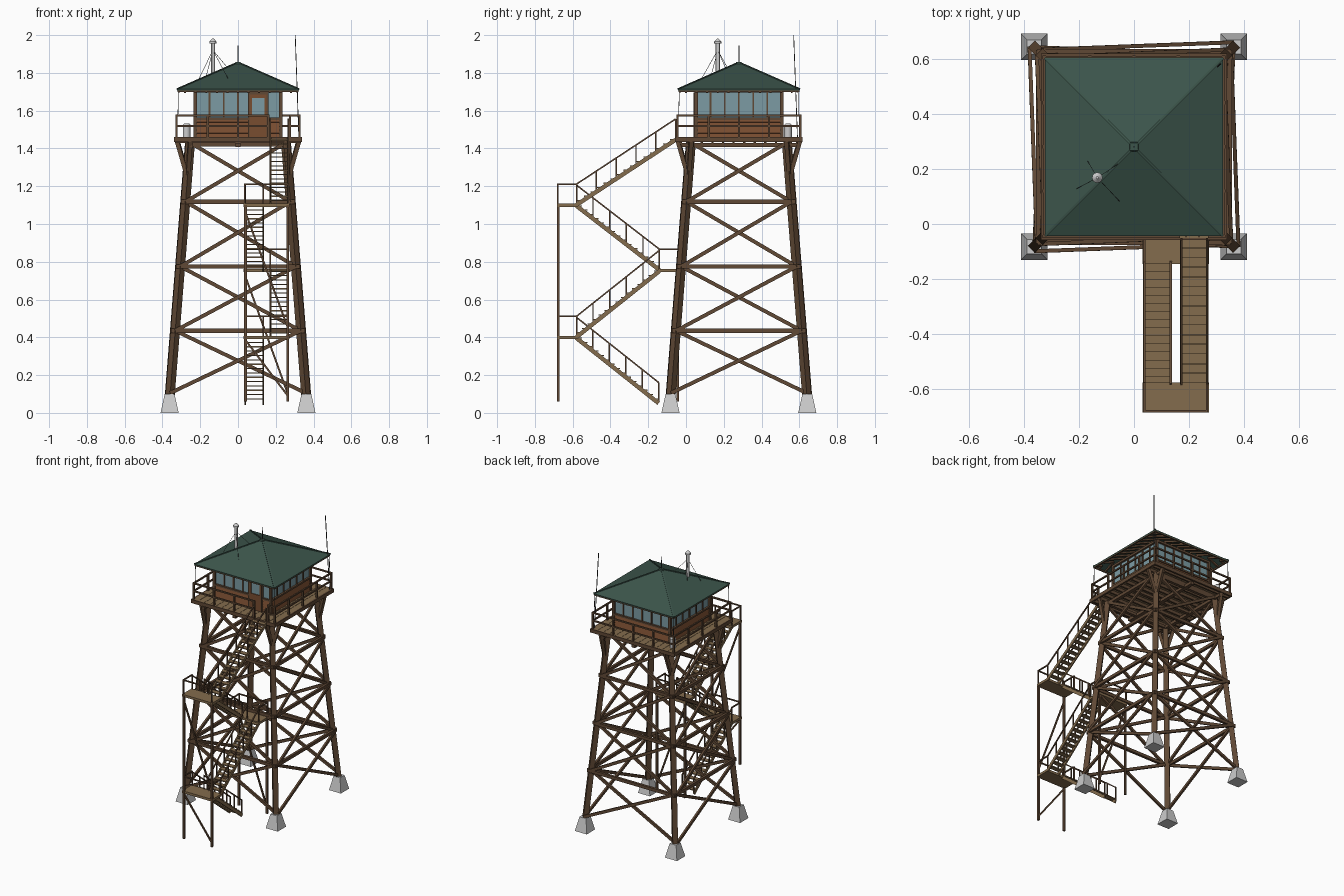
import bpy, bmesh
from math import pi, sqrt
from mathutils import Vector as V, Matrix as M

if "Cube" in bpy.data.objects:
    bpy.data.objects.remove(bpy.data.objects["Cube"])

CY = 0.28  # tower centre in y


def material(name, *rgb):
    m = bpy.data.materials.new(name)
    m.diffuse_color = (*rgb, 1)
    m.use_nodes = True
    m.node_tree.nodes["Principled BSDF"].inputs["Base Color"].default_value = m.diffuse_color
    return m


TIMBER = material("timber", 0.115, 0.065, 0.035)
PLANK = material("plank", 0.23, 0.15, 0.075)
SIDING = material("siding", 0.19, 0.075, 0.03)
ROOF = material("roof_green", 0.045, 0.09, 0.07)
GLASS = material("glass", 0.2, 0.33, 0.37)
DARK = material("dark_metal", 0.06, 0.06, 0.06)


class Part:
    """Collects beams, boxes and cones into one named object."""
    def __init__(self, name, mat=None):
        self.name, self.mat, self.bm = name, mat, bmesh.new()

    def beam(self, a, b, w, h=None, up=(0, 0, 1)):
        a, b, up = V(a), V(b), V(up)
        d = (b - a).normalized()
        if abs(d.dot(up.normalized())) > 0.99:
            up = V((0, 1, 0))
        s = d.cross(up).normalized()
        u = s.cross(d)
        m = M((s, d, u)).transposed().to_4x4()
        m.translation = (a + b) / 2
        bmesh.ops.create_cube(self.bm, size=1, matrix=m @ M.Diagonal((w, (b - a).length, h or w, 1)))

    def box(self, x0, x1, y0, y1, z0, z1):
        m = M.Translation(((x0 + x1) / 2, (y0 + y1) / 2, (z0 + z1) / 2))
        bmesh.ops.create_cube(self.bm, size=1, matrix=m @ M.Diagonal((x1 - x0, y1 - y0, z1 - z0, 1)))

    def cone(self, x, y, z0, z1, r0, r1, n=12, caps=True):
        turn = M.Rotation(pi / 4, 4, 'Z') if n == 4 else M()
        k = sqrt(2) if n == 4 else 1
        bmesh.ops.create_cone(self.bm, cap_ends=caps, segments=n, radius1=r0 * k, radius2=r1 * k, depth=z1 - z0,
                              matrix=M.Translation((x, y, (z0 + z1) / 2)) @ turn)

    def done(self, smooth=False):
        me = bpy.data.meshes.new(self.name)
        self.bm.to_mesh(me)
        self.bm.free()
        ob = bpy.data.objects.new(self.name, me)
        bpy.context.collection.objects.link(ob)
        if self.mat:
            me.materials.append(self.mat)
        if smooth:
            bpy.context.view_layer.objects.active = ob
            ob.select_set(True)
            bpy.ops.object.shade_smooth_by_angle()
            ob.select_set(False)
        return ob


def q(k, x, y, z):
    """Point on side k (0 = front), relative to the tower axis."""
    p = M.Rotation(k * pi / 2, 3, 'Z') @ V((x, y, z))
    return p + V((0, CY, 0))


def leg(z):
    return 0.36 - (z - 0.09) * 0.108 / 1.35


CORNERS = [(sx, sy) for sx in (-1, 1) for sy in (-1, 1)]

# Footings, legs and knee braces
foot, legs, knee = Part("footings"), Part("legs", TIMBER), Part("knee_braces", TIMBER)
for sx, sy in CORNERS:
    foot.cone(sx * 0.362, CY + sy * 0.362, 0, 0.1, 0.048, 0.026, 4)
    legs.beam((sx * leg(.08), CY + sy * leg(.08), .08), (sx * leg(1.43), CY + sy * leg(1.43), 1.43), .035, up=(sx, sy, 0))
    l0, l1 = leg(1.25), leg(1.43)
    knee.beam((sx * l0, CY + sy * l0, 1.25), (sx * .322, CY + sy * l1, 1.44), .022)
    knee.beam((sx * l0, CY + sy * l0, 1.25), (sx * l1, CY + sy * .322, 1.44), .022)
for p in (foot, legs, knee):
    p.done()

# Horizontal girts and X bracing on each face
brace = Part("cross_braces", TIMBER)
levels = [0.105, 0.435, 0.775, 1.118, 1.43]
for k in range(4):
    n = q(k, 0, -1, 0) - V((0, CY, 0))
    for z0, z1 in zip(levels, levels[1:]):
        a, b = leg(z0), leg(z1)
        for s, o in ((1, .02), (-1, .002)):
            brace.beam(q(k, -s * a, -a - o, z0), q(k, s * b, -b - o, z1), .02, .014, n)
    for z in levels[1:4]:
        a = leg(z)
        brace.beam(q(k, -a - .018, -a - .014, z), q(k, a + .018, -a - .014, z), .022, .018, n)
brace.done()

# Deck with joists and girders
deck = Part("deck", PLANK)
for i in range(14):
    x = -.33 + i * .66 / 14
    deck.box(x + .001, x + .66 / 14 - .001, CY - .33, CY + .33, 1.45, 1.46)
deck.done()
joist = Part("deck_joists", TIMBER)
for i in range(12):
    y = CY - .308 + i * .056
    joist.box(-.33, .33, y - .006, y + .006, 1.428, 1.45)
for s in (-.25, 0, .25):
    joist.box(s - .013, s + .013, CY - .325, CY + .325, 1.408, 1.43)
    joist.box(-.26, .26, CY + s - .011, CY + s + .011, 1.41, 1.43)
joist.done()
rim = Part("deck_rim", TIMBER)
for k in range(4):
    rim.beam(q(k, -.337, -.332, 1.447), q(k, .337, -.332, 1.447), .012, .026)
rim.done()

# Deck railing, open at the stair head
rail = Part("deck_railing", TIMBER)
for k in range(4):
    runs = [(-.325, .16), (.275, .325)] if k == 0 else [(-.325, .325)]
    for a, b in runs:
        for z in (1.518, 1.575):
            rail.beam(q(k, a, -.325, z), q(k, b, -.325, z), .01, .01)
    for x in ((-.325, -.16, 0, .16, .275) if k == 0 else (-.325, -.16, 0, .16)):
        rail.beam(q(k, x, -.325, 1.45), q(k, x, -.325, 1.58), .012)
rail.done()

# Cabin: lapped siding, glazing band and window frames
siding, frame = Part("cabin_siding", SIDING), Part("window_frames", TIMBER)
glass = Part("cabin_glass", GLASS)
glass.box(-.221, .221, CY - .221, CY + .221, 1.55, 1.70)
for k in range(4):
    n = q(k, 0, -1, 0.25) - V((0, CY, 0))
    for i in range(5):
        z = 1.47 + i * .0195
        siding.beam(q(k, -.226, -.223, z), q(k, .226, -.223, z), .010, .0205, n.cross(V((0, 0, 1))).cross(n))
    for z, h in ((1.557, .012), (1.703, .016)):
        frame.beam(q(k, -.234, -.226, z), q(k, .234, -.226, z), .018, h)
    frame.beam(q(k, -.226, -.226, 1.46), q(k, -.226, -.226, 1.705), .018)
    for i in range(1, 6):
        x = -.226 + i * .452 / 6
        if k == 0 and .05 < x < .17:
            continue
        frame.beam(q(k, x, -.223, 1.555), q(k, x, -.223, 1.70), .009)
for p in (siding, glass, frame):
    p.done()

# Door on the front
fy = CY - .236
door = Part("door", SIDING)
door.box(.062, .152, fy, fy + .015, 1.46, 1.575)
for x in (.062, .14):
    door.box(x, x + .012, fy, fy + .015, 1.575, 1.68)
door.box(.062, .152, fy, fy + .015, 1.668, 1.685)
door.done()
jamb = Part("door_frame", TIMBER)
for x in (.052, .152):
    jamb.box(x, x + .01, fy - .003, fy + .016, 1.46, 1.695)
jamb.box(.052, .162, fy - .003, fy + .016, 1.685, 1.697)
jamb.done()
pane = Part("door_glass", GLASS)
pane.box(.07, .145, fy + .006, fy + .012, 1.57, 1.67)
pane.done()

# Hip roof shell, hip caps, fascia, rafters and peak cap
roof = Part("roof", ROOF)
roof.cone(0, CY, 1.714, 1.85, .323, .012, 4, False)
sol = roof.done().modifiers.new("thickness", 'SOLIDIFY')
sol.thickness = .008
hips, rafter = Part("roof_hips", ROOF), Part("rafters", TIMBER)
for sx, sy in CORNERS:
    hips.beam((sx * .322, CY + sy * .322, 1.715), (sx * .012, CY + sy * .012, 1.851), .009, .006)
hips.cone(0, CY, 1.843, 1.858, .018, .014, 4)
for k in range(4):
    rafter.beam(q(k, -.32, -.317, 1.707), q(k, .32, -.317, 1.707), .008, .014)
    for i in range(-5, 6):
        x = i * .056
        y1 = max(.17, abs(x))
        z1 = 1.700 + (.315 - y1) * .437
        rafter.beam(q(k, x, -.315, 1.700), q(k, x, -y1, z1), .01, .012)
hips.done()
rafter.done()

# Chimney with guy wires, lightning rod, antenna, corner wires, water can
CX, CHY = -.133, .168
pipe = Part("chimney")
pipe.cone(CX, CHY, 1.74, 1.955, .011, .011)
pipe.cone(CX, CHY, 1.955, 1.966, .019, .019)
pipe.cone(CX, CHY, 1.966, 1.982, .019, .004)
pipe.done(True)
wires = Part("wires_and_rods", DARK)
for dx, dy in ((-.075, -.04), (.08, -.085), (-.035, .06), (.075, .05)):
    x, y = CX + dx, CHY + dy
    wires.beam((CX, CHY, 1.92), (x, y, 1.857 - max(abs(x), abs(y - CY)) * .437), .0018)
wires.cone(0, CY, 1.855, 1.945, .003, .002, 6)
wires.beam((.322, CY + .31, 1.46), (.303, CY + .29, 2.0), .004)
for sx, sy in CORNERS:
    wires.beam((sx * .318, CY + sy * .318, 1.57), (sx * .316, CY + sy * .316, 1.71), .003)
wires.done()
can = Part("water_can")
can.cone(-.272, CY + .26, 1.46, 1.525, .02, .02, 16)
can.cone(-.272, CY + .26, 1.525, 1.533, .02, .012, 16)
can.done(True)

# Stair flights: stringers, treads and railings on both sides
LEFT, RIGHT = (.033, .138), (.167, .27)
stairs, handrail = Part("stairs", PLANK), Part("stair_railing", TIMBER)
flights = [(LEFT, -.145, .055, -.58, .4), (RIGHT, -.58, .405, -.14, .755),
           (LEFT, -.14, .76, -.58, 1.1), (RIGHT, -.58, 1.105, -.055, 1.45)]
for (x0, x1), ya, za, yb, zb in flights:
    n = 15
    for i in range(n):
        t = (i + .6) / n
        y, z = ya + (yb - ya) * t, za + (zb - za) * t
        stairs.box(x0 + .004, x1 - .004, y - .017, y + .017, z + .002, z + .008)
    for x in (x0 + .005, x1 - .005):
        stairs.beam((x, ya, za - .004), (x, yb, zb - .004), .009, .022)
        handrail.beam((x, ya, za + .106), (x, yb, zb + .106), .008, .008)
        for i in range(6):
            t = i / 5
            y, z = ya + (yb - ya) * t, za + (zb - za) * t
            handrail.beam((x, y, z), (x, y, z + .105), .007)

# Landings with rails
for y0, y1, z in ((-.683, -.575, .405), (-.145, -.035, .76), (-.683, -.575, 1.105)):
    outer, inner = (y0, y1) if y0 < -.5 else (y1, y0)
    stairs.box(.03, .272, y0, y1, z - .014, z + .003)
    for x in (.037, .265):
        handrail.beam((x, y0 + .004, z + .106), (x, y1 - .004, z + .106), .008)
        for y in (y0 + .004, y1 - .004):
            handrail.beam((x, y, z), (x, y, z + .108), .008)
    yo = y0 + .004 if y0 < -.5 else y1 - .004
    handrail.beam((.033, yo, z + .106), (.269, yo, z + .106), .008)
stairs.done()
handrail.done()

# Landing support posts with diagonal braces
post = Part("landing_posts", TIMBER)
for x in (.04, .264):
    post.beam((x, -.677, .06), (x, -.677, 1.1), .014)
    post.beam((x, -.043, .06), (x, -.043, .755), .014)
post.beam((.04, -.677, .385), (.264, -.677, .09), .01)
post.beam((.04, -.677, 1.06), (.264, -.677, .45), .01)
post.beam((.04, -.043, .72), (.264, -.043, .1), .01)
post.done()
